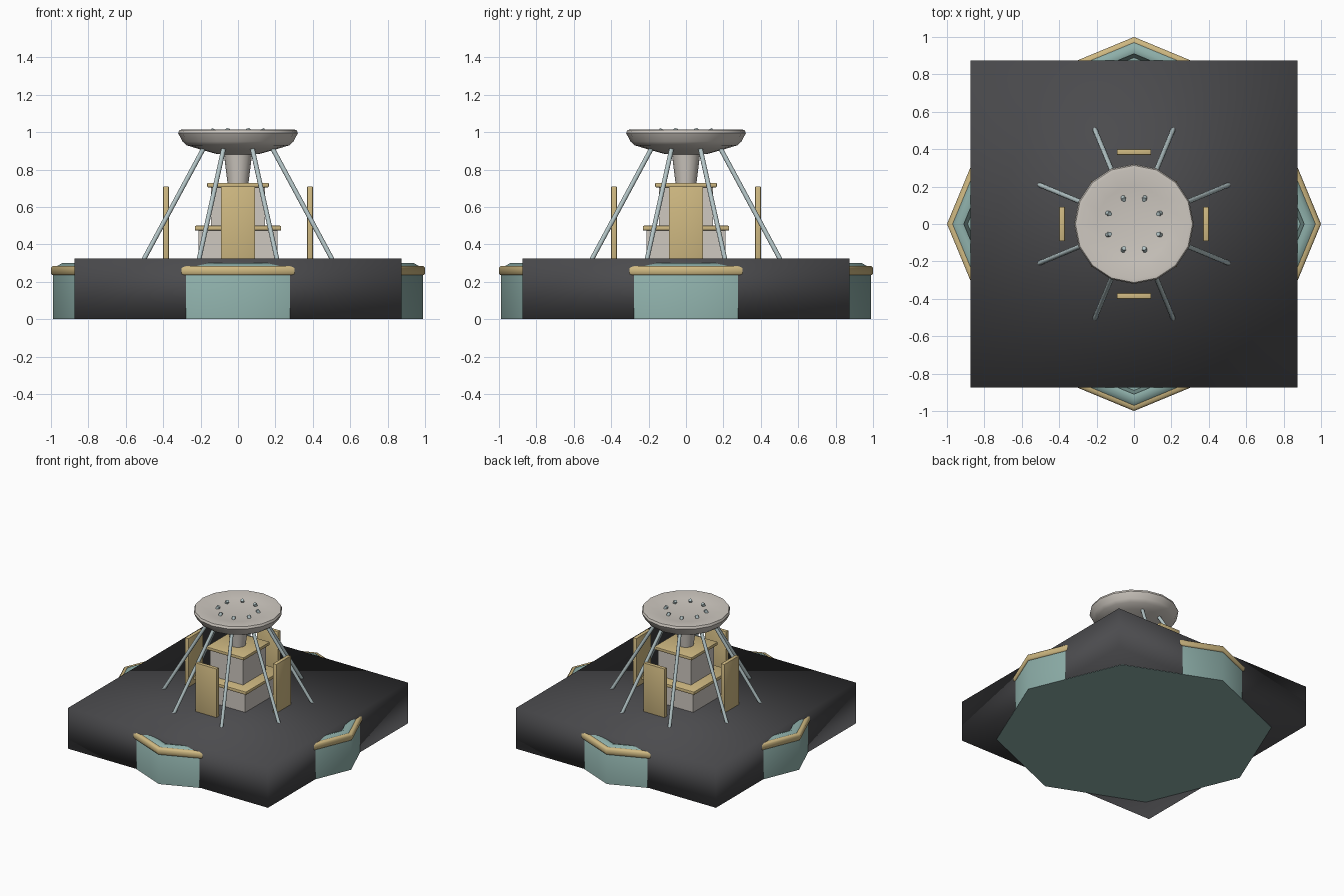
import bpy, bmesh, math
from mathutils import Vector, Matrix

if "Cube" in bpy.data.objects:
    bpy.data.objects.remove(bpy.data.objects["Cube"])


def material(name, rgb):
    m = bpy.data.materials.new(name)
    m.diffuse_color = (*rgb, 1)
    m.use_nodes = True
    m.node_tree.nodes["Principled BSDF"].inputs["Base Color"].default_value = m.diffuse_color
    return m


TEAL = material("teal_tile", (0.27, 0.43, 0.40))
GOLD = material("gold_trim", (0.62, 0.48, 0.22))
DARK = material("dark_water", (0.07, 0.07, 0.075))
STONE = material("pale_stone", (0.62, 0.58, 0.53))
JET = material("jet_blue", (0.45, 0.55, 0.56))


def finish(name, bm, mat, angle):
    bmesh.ops.recalc_face_normals(bm, faces=bm.faces)
    me = bpy.data.meshes.new(name)
    bm.to_mesh(me)
    bm.free()
    me.materials.append(mat)
    ob = bpy.data.objects.new(name, me)
    bpy.context.collection.objects.link(ob)
    bpy.ops.object.select_all(action='DESELECT')
    ob.select_set(True)
    bpy.context.view_layer.objects.active = ob
    bpy.ops.object.shade_smooth_by_angle(angle=math.radians(angle))
    return ob


def lathe(name, profile, n, mat, loop=False, angle=40):
    """Revolve (radius, z) points; a loop closes the section, otherwise ends are capped."""
    bm = bmesh.new()
    rings = []
    for r, z in profile:
        rings.append([bm.verts.new((r * math.cos(2 * math.pi * i / n),
                                    r * math.sin(2 * math.pi * i / n), z)) for i in range(n)])
    pairs = list(zip(rings, rings[1:]))
    if loop:
        pairs.append((rings[-1], rings[0]))
    for a, b in pairs:
        for i in range(n):
            j = (i + 1) % n
            bm.faces.new((a[i], a[j], b[j], b[i]))
    if not loop:
        bm.faces.new(rings[0])
        bm.faces.new(rings[-1])
    return finish(name, bm, mat, angle)


def box(name, center, half, mat, bevel=0.0, angle=30):
    bm = bmesh.new()
    bmesh.ops.create_cube(bm, size=2)
    bmesh.ops.scale(bm, vec=half, verts=bm.verts)
    bmesh.ops.translate(bm, vec=center, verts=bm.verts)
    if bevel:
        bmesh.ops.bevel(bm, geom=bm.edges[:], offset=bevel, segments=2,
                        profile=0.5, affect='EDGES')
    return finish(name, bm, mat, angle)


def rod(name, p, q, r, mat):
    p, q = Vector(p), Vector(q)
    bm = bmesh.new()
    bmesh.ops.create_cone(bm, cap_ends=True, segments=8, radius1=r, radius2=r,
                          depth=(q - p).length)
    rot = (q - p).to_track_quat('Z', 'Y').to_matrix().to_4x4()
    bmesh.ops.transform(bm, matrix=Matrix.Translation((p + q) / 2) @ rot, verts=bm.verts)
    return finish(name, bm, mat, 50)


# octagonal basin with a gold rim
lathe("basin", [(0.99, 0), (0.99, 0.255), (0.975, 0.28), (0.94, 0.30), (0.91, 0.29),
                (0.89, 0.10)], 8, TEAL, angle=60)
lathe("basin_rim", [(0.97, 0.235), (0.993, 0.235), (1.0, 0.243), (1.0, 0.274),
                    (0.99, 0.285), (0.97, 0.285)], 8, GOLD, loop=True, angle=60)

# square water block
box("water_block", (0, 0, 0.1635), (0.875, 0.875, 0.1615), DARK, angle=180)

# stepped pedestal with gold caps
box("lower_tier", (0, 0, 0.29), (0.21, 0.21, 0.19), STONE)
box("lower_cap", (0, 0, 0.487), (0.231, 0.231, 0.013), GOLD, 0.006)
box("upper_tier", (0, 0, 0.60), (0.145, 0.145, 0.11), STONE)
box("upper_cap", (0, 0, 0.717), (0.165, 0.165, 0.012), GOLD, 0.005)

# stem and shallow dish on top
lathe("dish", [(0.055, 0.72), (0.075, 0.88), (0.12, 0.885), (0.21, 0.91), (0.275, 0.93),
               (0.297, 0.95), (0.32, 0.995), (0.313, 1.012), (0.295, 1.014),
               (0.20, 1.0), (0.08, 0.992)], 16, STONE, angle=45)

# four upright panels and eight slanted water jets
for k in range(4):
    a = k * math.pi / 2
    c, s = round(math.cos(a)), round(math.sin(a))
    box(f"panel_{k + 1}", (0.385 * c, 0.385 * s, 0.48),
        (0.015 if c else 0.092, 0.015 if s else 0.092, 0.23), GOLD, 0.003)
for k in range(8):
    a = math.radians(22.5 + 45 * k)
    c, s = math.cos(a), math.sin(a)
    rod(f"jet_{k + 1}", (0.615 * c, 0.615 * s, 0.20), (0.14 * c, 0.14 * s, 1.015), 0.013, JET)
